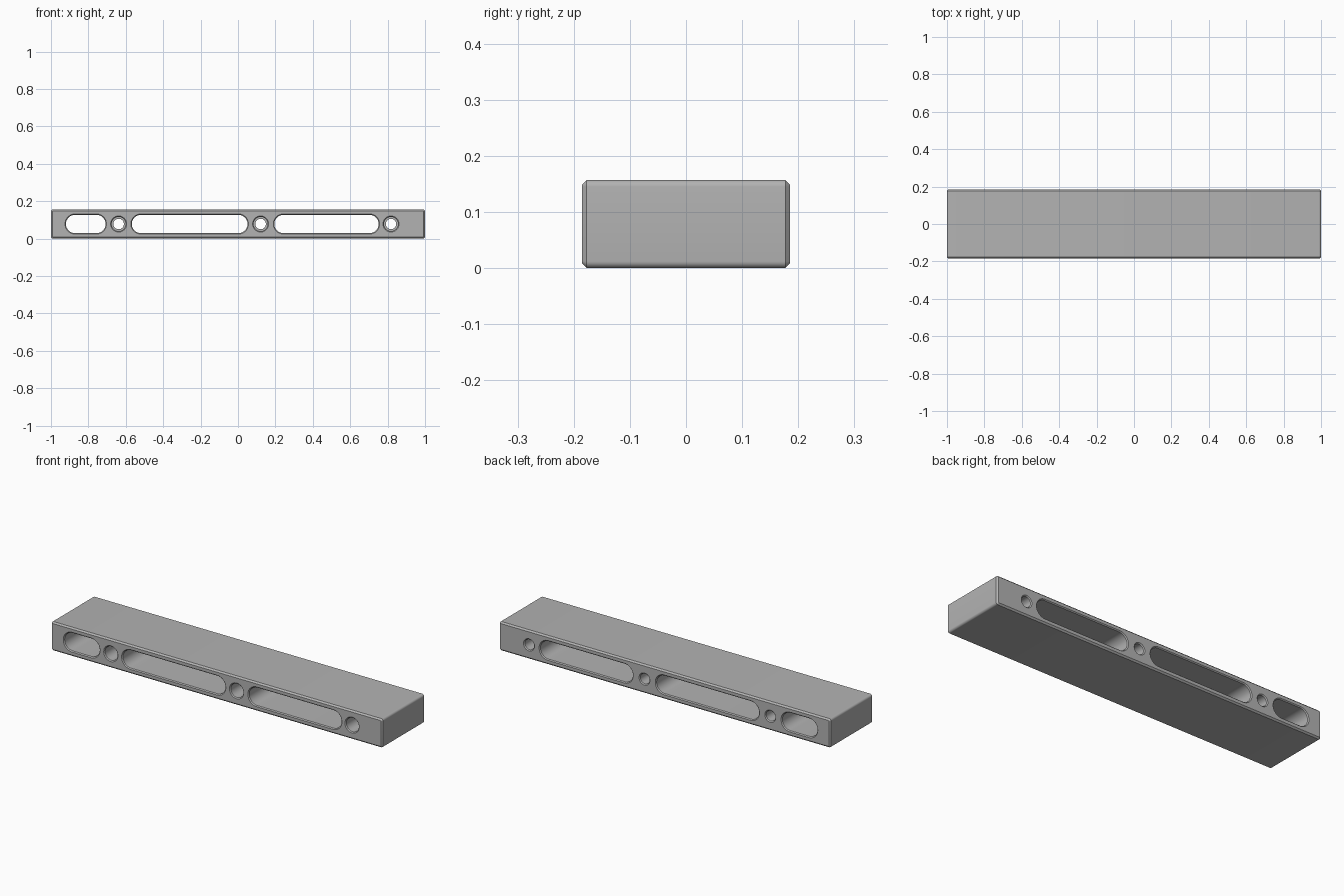
import bpy, bmesh, math

cube = bpy.data.objects.get("Cube")
if cube:
    bpy.data.objects.remove(cube, do_unlink=True)

HALF_DEPTH = 0.185
HEIGHT = 0.157
MID = HEIGHT / 2
CHAMFER = 0.008

grey = bpy.data.materials.new("machined grey")
grey.use_nodes = True
colour = (0.45, 0.45, 0.45, 1)
grey.diffuse_color = colour
grey.node_tree.nodes["Principled BSDF"].inputs["Base Color"].default_value = colour


def loft(name, cx, half_x, half_z, radius, sections, steps=12):
    """Rounded rectangle in xz lofted along y; sections are (y, outward offset)."""
    bm = bmesh.new()
    rings = []
    for y, grow in sections:
        r = max(radius + grow, 0.001)
        ring = []
        for q, (sx, sz) in enumerate(((1, 1), (-1, 1), (-1, -1), (1, -1))):
            for i in range(steps + 1):
                a = math.pi / 2 * (q + i / steps)
                x = cx + sx * (half_x + grow - r) + r * math.cos(a)
                z = MID + sz * (half_z + grow - r) + r * math.sin(a)
                ring.append(bm.verts.new((x, y, z)))
        rings.append(ring)
    n = len(rings[0])
    for a, b in zip(rings, rings[1:]):
        for i in range(n):
            j = (i + 1) % n
            bm.faces.new((a[i], a[j], b[j], b[i]))
    bm.faces.new(rings[0])
    bm.faces.new(rings[-1])
    bmesh.ops.remove_doubles(bm, verts=bm.verts, dist=1e-5)
    bmesh.ops.recalc_face_normals(bm, faces=bm.faces)
    mesh = bpy.data.meshes.new(name)
    bm.to_mesh(mesh)
    bm.free()
    mesh.materials.append(grey)
    obj = bpy.data.objects.new(name, mesh)
    bpy.context.collection.objects.link(obj)
    return obj


# Bar with rounded long corners and chamfered front and back rims
D = HALF_DEPTH
bar = loft("slotted_bar", 0, 1, MID, 0.012,
           [(-D, -CHAMFER), (-D + CHAMFER, 0), (D - CHAMFER, 0), (D, -CHAMFER)], 6)

cutters = []
OVER = 0.01   # cutters reach past the faces
C = 0.005     # hole rim chamfer

# Long through slots with chamfered rims
slot_sections = [(-D - OVER, C + OVER), (-D + C, 0), (D - C, 0), (D + OVER, C + OVER)]
for i, (x0, x1) in enumerate(((-0.925, -0.703), (-0.573, 0.056), (0.189, 0.757))):
    r = 0.049
    cutters.append(loft(f"slot_cutter_{i + 1}", (x0 + x1) / 2,
                        (x1 - x0) / 2 - C, r, r, slot_sections))

# Bolt holes, counterbored from the front
bore, wide, step_y = 0.028, 0.038, 0.0
w = wide - bore
hole_sections = [(-D - OVER, w + C + OVER), (-D + C, w), (step_y, w),
                 (step_y, 0), (D - C, 0), (D + OVER, C + OVER)]
for i, x in enumerate((-0.638, 0.121, 0.818)):
    cutters.append(loft(f"bolt_hole_cutter_{i + 1}", x, bore, bore, bore, hole_sections))

for cutter in cutters:
    mod = bar.modifiers.new(cutter.name, "BOOLEAN")
    mod.operation = "DIFFERENCE"
    mod.solver = "EXACT"
    mod.object = cutter
    cutter.hide_render = True

# Bake the cuts and drop the cutters
graph = bpy.context.evaluated_depsgraph_get()
cut_mesh = bpy.data.meshes.new_from_object(bar.evaluated_get(graph))
bar.modifiers.clear()
bar.data = cut_mesh
for cutter in cutters:
    bpy.data.objects.remove(cutter, do_unlink=True)

bpy.ops.object.select_all(action="DESELECT")
bar.select_set(True)
bpy.context.view_layer.objects.active = bar
bpy.ops.object.shade_smooth_by_angle(angle=math.radians(30))
